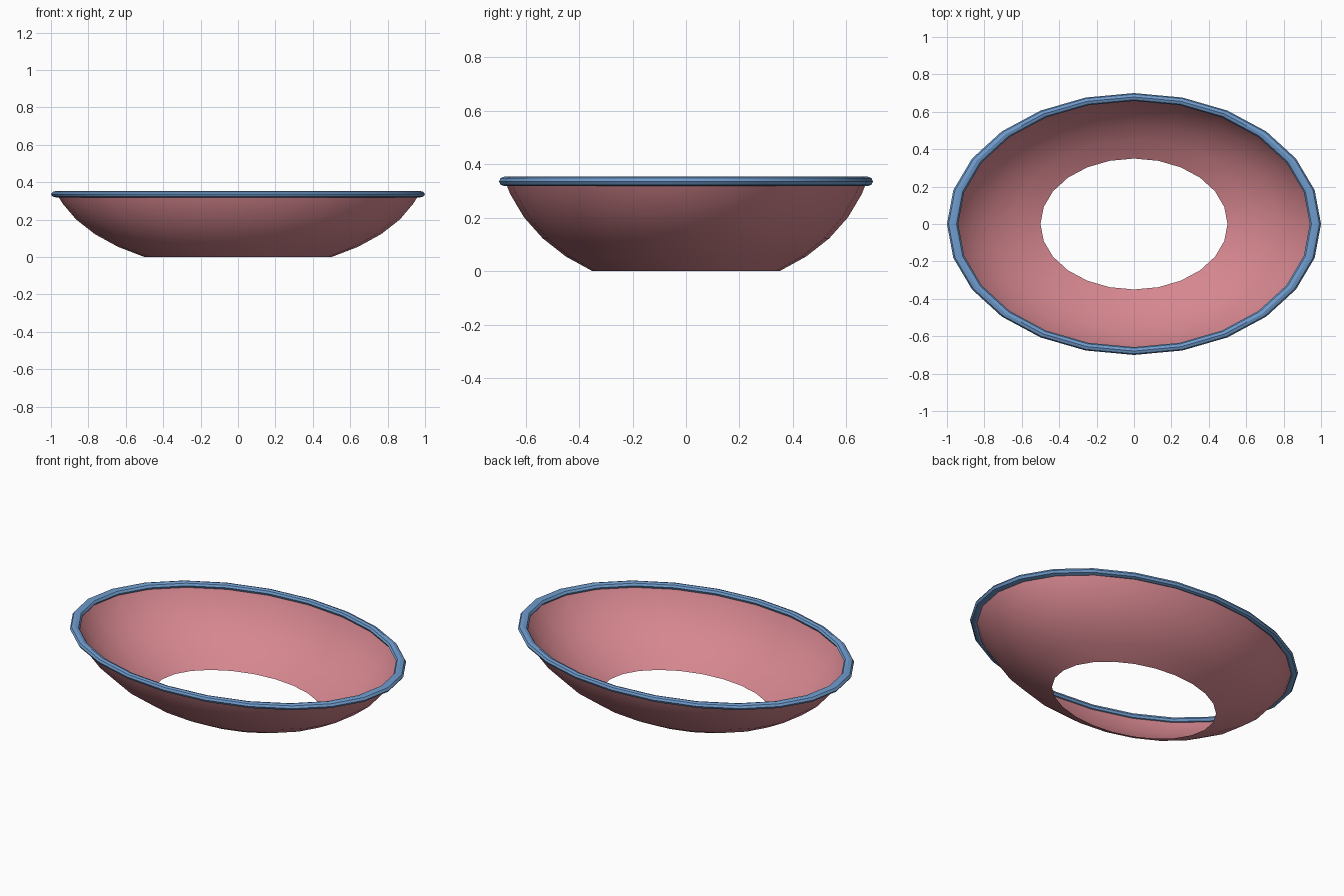
import bpy
import bmesh
from math import sin, cos, pi, radians

if "Cube" in bpy.data.objects:
    bpy.data.objects.remove(bpy.data.objects["Cube"], do_unlink=True)

SEGMENTS = 24
DEPTH = 0.7  # y size relative to x, for the oval plan


def make_material(name, rgb):
    mat = bpy.data.materials.new(name)
    mat.use_nodes = True
    mat.diffuse_color = (*rgb, 1)
    mat.node_tree.nodes["Principled BSDF"].inputs["Base Color"].default_value = (*rgb, 1)
    return mat


def oval_lathe(name, profile, closed, mat):
    """Sweep (radius, z) points around z into an oval surface."""
    bm = bmesh.new()
    rings = []
    for r, z in profile:
        angles = [2 * pi * i / SEGMENTS for i in range(SEGMENTS)]
        rings.append([bm.verts.new((r * cos(a), DEPTH * r * sin(a), z)) for a in angles])
    pairs = list(zip(rings, rings[1:]))
    if closed:
        pairs.append((rings[-1], rings[0]))
    for low, high in pairs:
        for i in range(SEGMENTS):
            j = (i + 1) % SEGMENTS
            bm.faces.new((low[i], low[j], high[j], high[i]))
    mesh = bpy.data.meshes.new(name)
    bm.to_mesh(mesh)
    bm.free()
    mesh.materials.append(mat)
    obj = bpy.data.objects.new(name, mesh)
    bpy.context.collection.objects.link(obj)
    bpy.ops.object.select_all(action="DESELECT")
    obj.select_set(True)
    bpy.context.view_layer.objects.active = obj
    bpy.ops.object.shade_smooth_by_angle(angle=radians(30))
    return obj


pink = make_material("dusty pink", (0.67, 0.24, 0.275))
blue = make_material("soft blue", (0.16, 0.33, 0.61))

# Open-bottomed bowl: a thin band of a flattened sphere
bowl_profile = [(sin(radians(a)), 0.55 * (cos(radians(30)) - cos(radians(a))))
                for a in (30, 40, 50, 60, 70, 75)]
oval_lathe("bowl", bowl_profile, False, pink)

# Rolled rim: a flattened eight-sided ring
rim_profile = [(0.97 + 0.03 * cos(k * pi / 4), 0.336 + 0.018 * sin(k * pi / 4))
               for k in range(8)]
oval_lathe("rim", rim_profile, True, blue)
